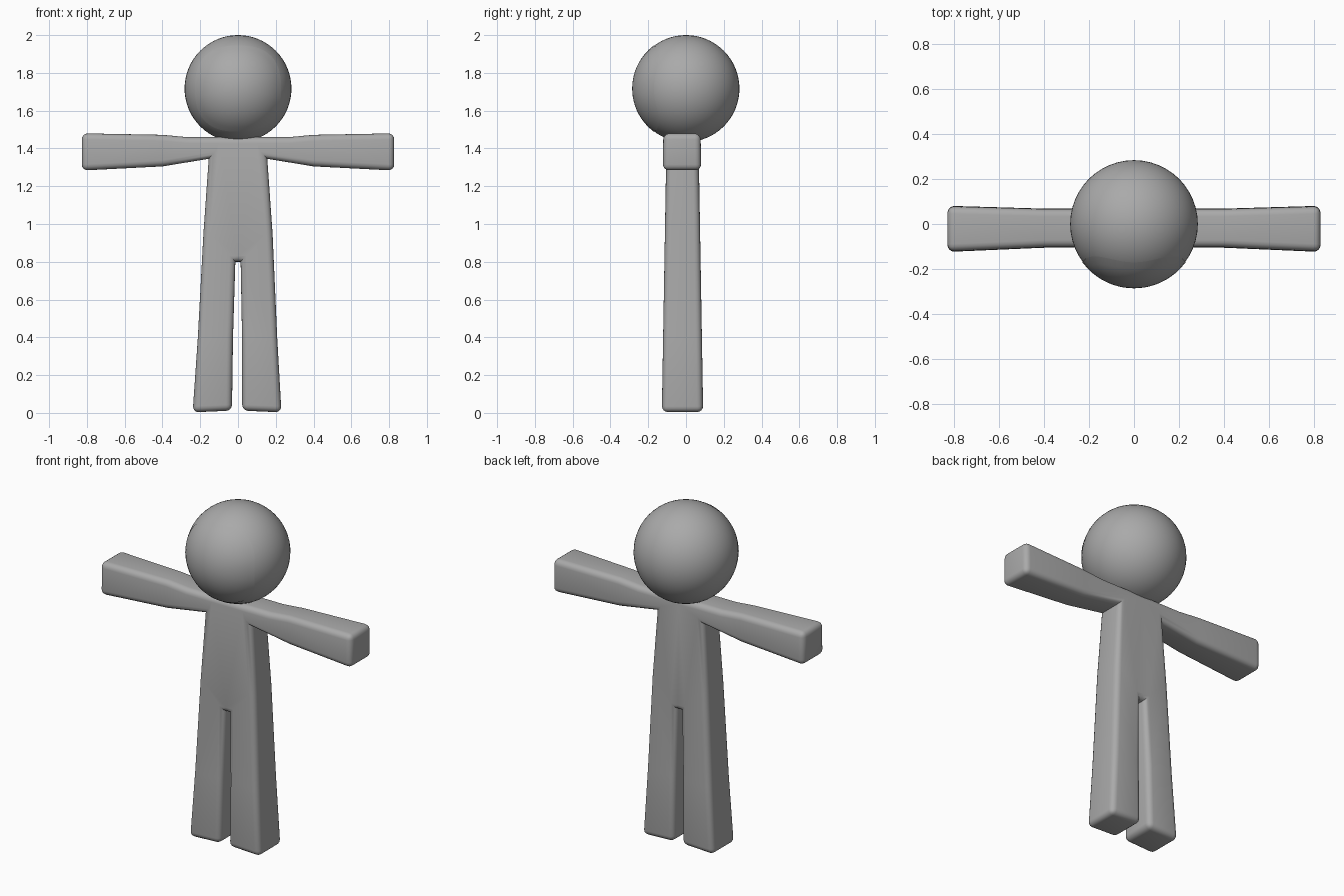
import bpy, bmesh, math

cube = bpy.data.objects.get("Cube")
if cube:
    bpy.data.objects.remove(cube, do_unlink=True)

grey = bpy.data.materials.new("plain_grey")
grey.use_nodes = True
COLOUR = (0.4, 0.4, 0.4, 1)
grey.diffuse_color = COLOUR
for node in grey.node_tree.nodes:
    if node.type == 'BSDF_PRINCIPLED':
        node.inputs["Base Color"].default_value = COLOUR

HEAD_Z, HEAD_R = 1.717, 0.283


def finish(bm, name):
    mesh = bpy.data.meshes.new(name)
    bm.to_mesh(mesh)
    bm.free()
    mesh.materials.append(grey)
    obj = bpy.data.objects.new(name, mesh)
    bpy.context.collection.objects.link(obj)
    bpy.ops.object.select_all(action='DESELECT')
    obj.select_set(True)
    bpy.context.view_layer.objects.active = obj
    bpy.ops.object.shade_smooth_by_angle(angle=math.radians(40))
    return obj


# Body: one half in front outline (x, z), split into torso, arm, hand, leg, foot
P = dict(
    neck=(0, 1.46), collar=(0.10, 1.46), shoulder=(0.27, 1.46),
    armpit=(0.155, 1.345), elbow_top=(0.40, 1.472), elbow_low=(0.40, 1.305),
    hand_top=(0.827, 1.48), hand_low=(0.827, 1.283),
    hip=(0.183, 0.95), crotch_side=(0.014, 0.80), crotch=(0, 0.80),
    knee_out=(0.21, 0.40), knee_in=(0.024, 0.40),
    foot_out=(0.235, 0.003), foot_in=(0.027, 0.012))
PATCHES = [
    "neck collar armpit hip crotch_side crotch",
    "collar shoulder elbow_top elbow_low armpit",
    "elbow_top hand_top hand_low elbow_low",
    "crotch_side hip knee_out knee_in",
    "knee_in knee_out foot_out foot_in"]


def depth(x, z):
    """Front and back y of the body, thicker toward hands and feet."""
    down = max(0, 1.46 - z) / 1.46
    out = max(0, abs(x) - 0.4) / 0.42
    return (-0.103 - 0.025 * down - 0.018 * out,
            0.066 + 0.025 * down + 0.012 * out)


bm = bmesh.new()
pairs = {}


def corner(name, side):
    x, z = P[name]
    key = (name, side if x else 0)
    if key not in pairs:
        front, back = depth(x, z)
        px = side * x - 0.005 * max(0, 1 - z / 0.8)
        pairs[key] = (bm.verts.new((px, front, z)), bm.verts.new((px, back, z)))
    return pairs[key]


for side in (1, -1):
    for patch in PATCHES:
        ring = [corner(n, side) for n in patch.split()]
        bm.faces.new([f for f, b in ring])
        bm.faces.new([b for f, b in reversed(ring)])

# Side walls between the front and back outlines
back_of = {f: b for f, b in pairs.values()}
rim = [e for e in bm.edges if e.is_boundary and e.verts[0] in back_of]
for e in rim:
    a, b = e.verts
    bm.faces.new((a, b, back_of[b], back_of[a]))
bmesh.ops.recalc_face_normals(bm, faces=bm.faces[:])
bm.normal_update()

# Round the outer edges only, leaving the armpits and crotch tight
sharp = [e for e in bm.edges if e.is_convex and e.calc_face_angle(0) > 0.6]
bmesh.ops.bevel(bm, geom=sharp, offset=0.032, offset_type='OFFSET', segments=4,
                profile=0.5, affect='EDGES', clamp_overlap=False, loop_slide=False)
finish(bm, "body")

# Head
bm = bmesh.new()
bmesh.ops.create_uvsphere(bm, u_segments=48, v_segments=32, radius=HEAD_R)
bmesh.ops.translate(bm, verts=bm.verts[:], vec=(0, 0, HEAD_Z))
finish(bm, "head")

# Face plate: thin rounded-square patch hugging the front of the head
bm = bmesh.new()
RINGS, SIDES, SIZE, R = 10, 48, 0.228, HEAD_R + 0.002


def soft(v):
    return math.copysign(abs(v) ** 0.78, v)


centre = bm.verts.new((0, -R, HEAD_Z))
previous = None
for r in range(1, RINGS + 1):
    ring = []
    for i in range(SIDES):
        t = math.tau * i / SIDES
        x = SIZE * r / RINGS * soft(math.cos(t))
        z = SIZE * r / RINGS * soft(math.sin(t))
        ring.append(bm.verts.new((x, -math.sqrt(R * R - x * x - z * z), HEAD_Z + z)))
    for i in range(SIDES):
        j = (i + 1) % SIDES
        if previous:
            bm.faces.new((previous[i], ring[i], ring[j], previous[j]))
        else:
            bm.faces.new((centre, ring[i], ring[j]))
    previous = ring
finish(bm, "face_plate")
